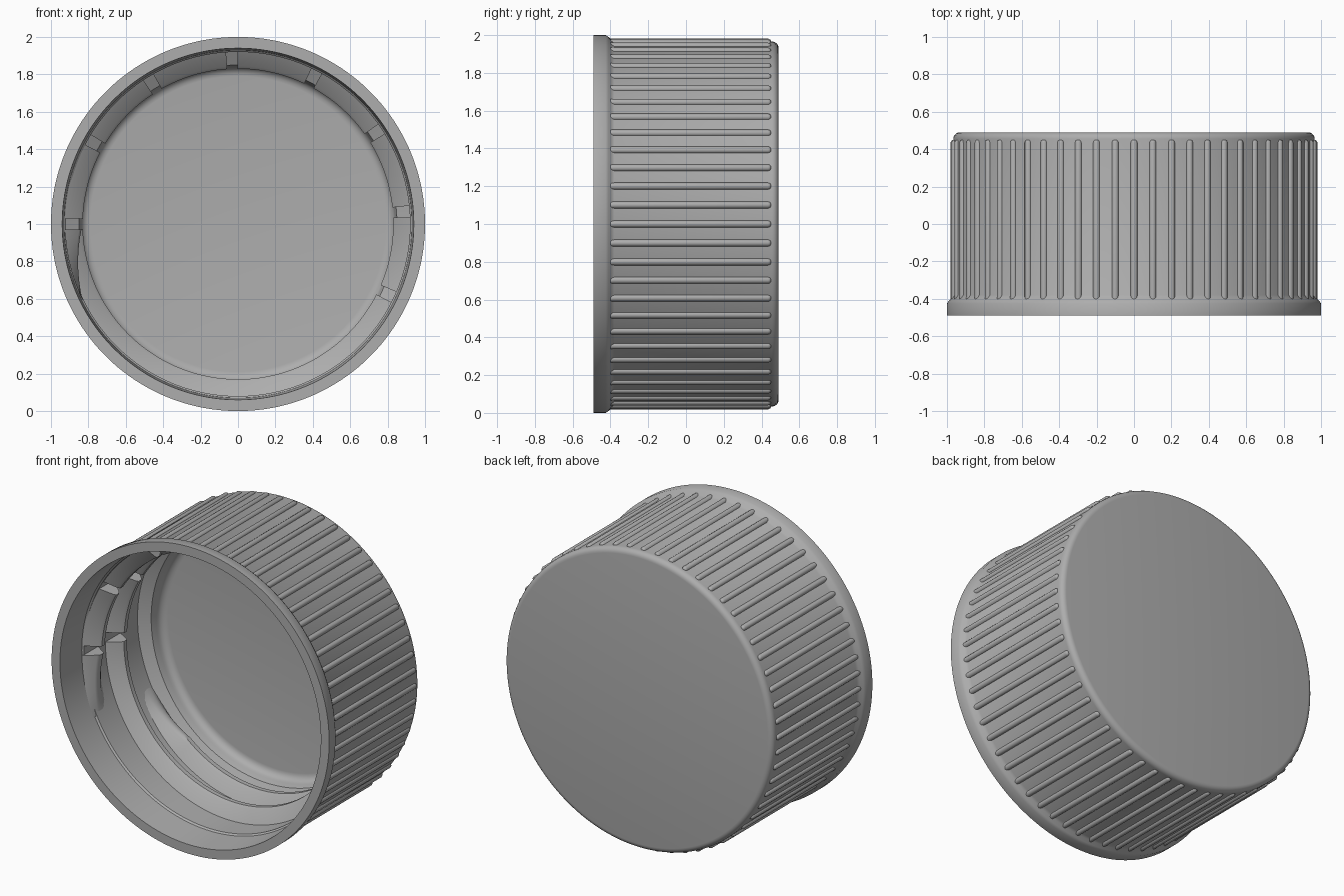
import bpy, bmesh
from math import sin, cos, radians, pi
from mathutils import Matrix, Vector

cube = bpy.data.objects.get("Cube")
if cube:
    bpy.data.objects.remove(cube, do_unlink=True)

AXIS_Z = 1.0       # height of the cap's axis, which runs along y

grey = bpy.data.materials.new("grey plastic")
grey.use_nodes = True
GREY = (0.42, 0.42, 0.42, 1)
grey.diffuse_color = GREY
grey.node_tree.nodes["Principled BSDF"].inputs["Base Color"].default_value = GREY


def finish(bm, name, angle=35):
    """Turn a bmesh into a smooth-shaded object on the cap's axis."""
    bmesh.ops.remove_doubles(bm, verts=bm.verts, dist=1e-5)
    bmesh.ops.recalc_face_normals(bm, faces=bm.faces)
    mesh = bpy.data.meshes.new(name)
    bm.to_mesh(mesh)
    bm.free()
    mesh.materials.append(grey)
    obj = bpy.data.objects.new(name, mesh)
    obj.location.z = AXIS_Z
    bpy.context.collection.objects.link(obj)
    bpy.ops.object.select_all(action='DESELECT')
    obj.select_set(True)
    bpy.context.view_layer.objects.active = obj
    bpy.ops.object.shade_smooth_by_angle(angle=radians(angle))
    return obj


def fillet(r, y, size, steps=5):
    """Quarter-round points from the wall (outer radius r) to the end plane y."""
    return [(r - size + size * cos(a), y - size + size * sin(a))
            for a in (pi / 2 * i / steps for i in range(steps + 1))]


def lathe(profile, name, steps=180):
    """Spin (radius, y) points once around the y axis."""
    bm = bmesh.new()
    verts = [bm.verts.new((r, y, 0)) for r, y in profile]
    edges = [bm.edges.new(pair) for pair in zip(verts, verts[1:])]
    bmesh.ops.spin(bm, geom=verts + edges, cent=(0, 0, 0), axis=(0, 1, 0),
                   angle=2 * pi, steps=steps, use_duplicate=False)
    return finish(bm, name)


# Cap shell: floor, stepped inner wall, rim, flange, outer wall, rounded back
inside = [(0, 0.41)] + fillet(0.84, 0.41, 0.05)[::-1]
wall = [(0.85, 0.32), (0.92, 0.28), (0.92, -0.27), (0.93, -0.28), (0.94, -0.49)]
flange = [(1.0, -0.49), (1.0, -0.425), (0.99, -0.41), (0.975, -0.395), (0.966, -0.38)]
back = fillet(0.966, 0.49, 0.035) + [(0, 0.49)]
lathe(inside + wall + flange + back, "cap_shell")

# Grip ribs: sixty slim rods with rounded back ends
RIBS = 60
bm = bmesh.new()
for i in range(RIBS):
    start, end, size = -0.42, 0.45, 0.019
    turn = Matrix.Rotation(2 * pi * i / RIBS, 4, 'Y')
    rings = []
    for y, s in ((start, size), (end - 0.015, size), (end - 0.005, size * 0.8), (end, size * 0.4)):
        rings.append([bm.verts.new(turn @ Vector((s * cos(a), y, 0.962 + s * sin(a))))
                      for a in (2 * pi * k / 12 for k in range(12))])
    for a, b in zip(rings, rings[1:]):
        for k in range(12):
            n = (k + 1) % 12
            bm.faces.new((a[k], a[n], b[n], b[k]))
    bm.faces.new(rings[0])
    bm.faces.new(rings[-1])
finish(bm, "grip_ribs", 50)

# Screw thread: a two-turn helix, broken by vent gaps over part of each turn
START, PITCH, FIRST_Y = 206, 0.23, -0.22
ROOT, CREST = 0.925, 0.83
GAP = 1.9                                   # half the gap, in degrees
gaps = [turn * 360 + 26 + 29.3 * i for turn in range(2) for i in range(8)]
starts = [0] + [g + GAP for g in gaps]
ends = [g - GAP for g in gaps] + [720]
section = [(0, -0.08), (0.85, -0.03), (1, -0.015), (1, 0.015), (0.85, 0.03), (0, 0.08)]

bm = bmesh.new()
for t0, t1 in zip(starts, ends):
    steps = max(2, int((t1 - t0) / 2))
    rings = []
    for i in range(steps + 1):
        t = t0 + (t1 - t0) * i / steps
        height = max(0.02, min(1, t / 26, (720 - t) / 26))    # tapered run-in and run-out
        a = radians(START - t)
        y = FIRST_Y + PITCH * t / 360
        ring = []
        for h, w in section:
            r = ROOT - (ROOT - CREST) * h * height
            ring.append(bm.verts.new((r * cos(a), y + w, r * sin(a))))
        rings.append(ring)
    for a, b in zip(rings, rings[1:]):
        for k in range(len(section)):
            n = (k + 1) % len(section)
            bm.faces.new((a[k], a[n], b[n], b[k]))
    bm.faces.new(rings[0])
    bm.faces.new(rings[-1])
finish(bm, "screw_thread", 40)
